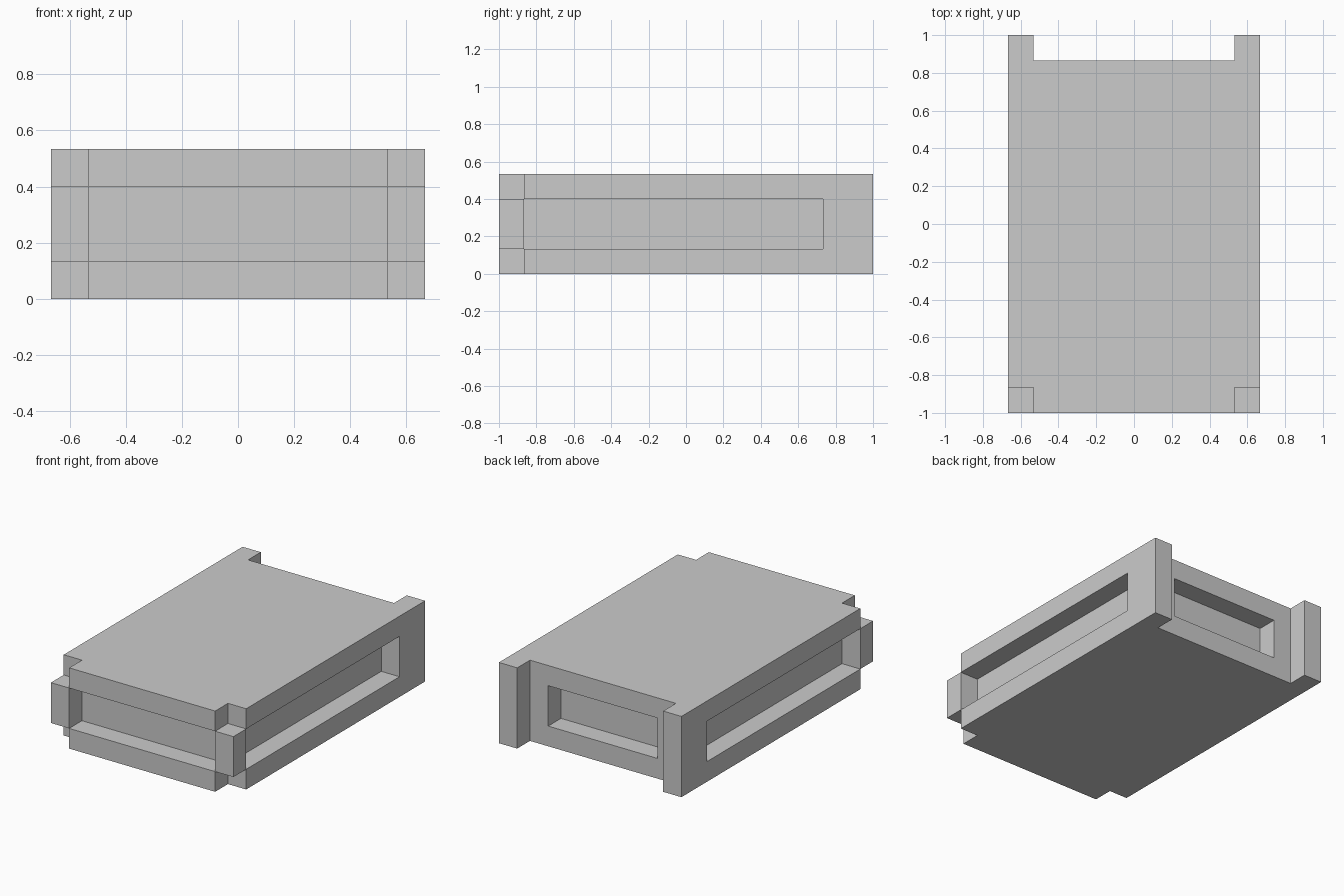
import bpy, bmesh

if "Cube" in bpy.data.objects:
    bpy.data.objects.remove(bpy.data.objects["Cube"])

U = 2 / 15  # the whole model sits on a 10 x 15 x 4 module grid


def prism(name, outline, z0, z1):
    """Extrude a counter-clockwise outline given in modules."""
    bm = bmesh.new()
    face = bm.faces.new([bm.verts.new((x * U, y * U, z0 * U)) for x, y in outline])
    top = bmesh.ops.extrude_face_region(bm, geom=[face])["geom"]
    verts = [g for g in top if isinstance(g, bmesh.types.BMVert)]
    bmesh.ops.translate(bm, verts=verts, vec=(0, 0, (z1 - z0) * U))
    bmesh.ops.recalc_face_normals(bm, faces=bm.faces)
    mesh = bpy.data.meshes.new(name)
    bm.to_mesh(mesh)
    bm.free()
    obj = bpy.data.objects.new(name, mesh)
    bpy.context.collection.objects.link(obj)
    return obj


def mirrored(half):
    """Complete a right-hand half outline across x = 0."""
    return half + [(-x, y) for x, y in reversed(half)]


def cut(target, cutter):
    mod = target.modifiers.new(cutter.name, 'BOOLEAN')
    mod.operation = 'DIFFERENCE'
    mod.solver = 'EXACT'
    mod.object = cutter
    cutter.hide_render = True
    cutter.hide_viewport = True
    cutter.display_type = 'WIRE'


# Body: notched front corners and two full-height rear posts
body = prism("body", mirrored([(4, -7.5), (4, -6.5), (5, -6.5), (5, 7.5),
                               (4, 7.5), (4, 6.5)]), 0, 4)

# Groove running around the front and both sides
cut(body, prism("groove_cutter", mirrored([(6, -8.5), (6, 5.5), (4, 5.5),
                                           (4, -6.5)]), 1, 3))

# Shallow recess in the back
cut(body, prism("back_recess_cutter", mirrored([(3, 5.5), (3, 7)]), 1, 3))

# Corner blocks closing the groove at the front
for side, x in (("left", -5), ("right", 4)):
    prism(f"front_{side}_corner_block",
          [(x, -7.5), (x + 1, -7.5), (x + 1, -6.5), (x, -6.5)], 1, 3)
